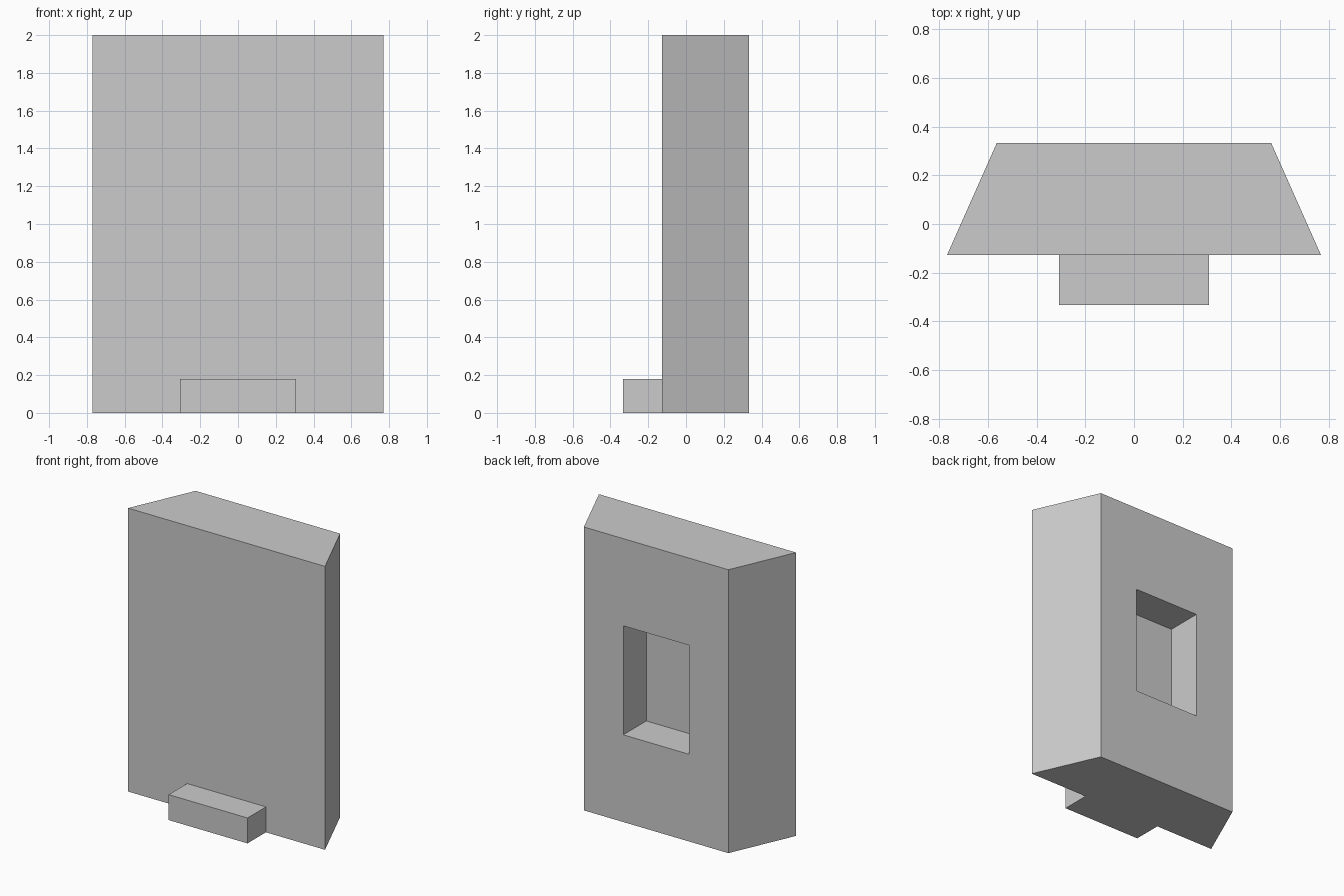
import bpy
import bmesh

cube = bpy.data.objects.get("Cube")
if cube:
    bpy.data.objects.remove(cube, do_unlink=True)

grey = bpy.data.materials.new("light grey")
grey.use_nodes = True
grey.diffuse_color = (0.6, 0.6, 0.6, 1)
grey.node_tree.nodes["Principled BSDF"].inputs["Base Color"].default_value = (0.6, 0.6, 0.6, 1)

U = 2 / 3.9           # module: the body is 3.9 modules tall
BACK = 0.65 * U
FRONT = -0.25 * U


def prism(outline, height):
    """Extrude a plan outline up from the ground."""
    bm = bmesh.new()
    base = bm.faces.new([bm.verts.new((x, y, 0)) for x, y in outline])
    top = bmesh.ops.extrude_face_region(bm, geom=[base], use_keep_orig=True)["geom"]
    for v in top:
        if isinstance(v, bmesh.types.BMVert):
            v.co.z = height
    bmesh.ops.recalc_face_normals(bm, faces=bm.faces)
    bm.faces.ensure_lookup_table()
    return bm


def finish(bm, name):
    bmesh.ops.recalc_face_normals(bm, faces=bm.faces)
    mesh = bpy.data.meshes.new(name)
    bm.to_mesh(mesh)
    bm.free()
    mesh.materials.append(grey)
    bpy.context.collection.objects.link(bpy.data.objects.new(name, mesh))


# Tapered slab body
wide, narrow = 1.5 * U, 1.1 * U
body = prism([(-wide, FRONT), (wide, FRONT), (narrow, BACK), (-narrow, BACK)], 2)

# Rectangular niche sunk into the back face
back = max(body.faces, key=lambda f: f.calc_center_median().y)
bmesh.ops.inset_region(body, faces=[back], thickness=0.2, use_even_offset=True)
for v in back.verts:
    v.co.x = 0.5 * U if v.co.x > 0 else -0.5 * U
    v.co.z = 2.7 * U if v.co.z > 1 else 1.2 * U
floor = bmesh.ops.extrude_discrete_faces(body, faces=[back])["faces"][0]
for v in floor.verts:
    v.co.y -= 0.5 * U
finish(body, "body")

# Low step at the foot of the front
step = 0.6 * U
finish(prism([(-step, -BACK), (step, -BACK), (step, FRONT), (-step, FRONT)], 0.35 * U), "front_step")
